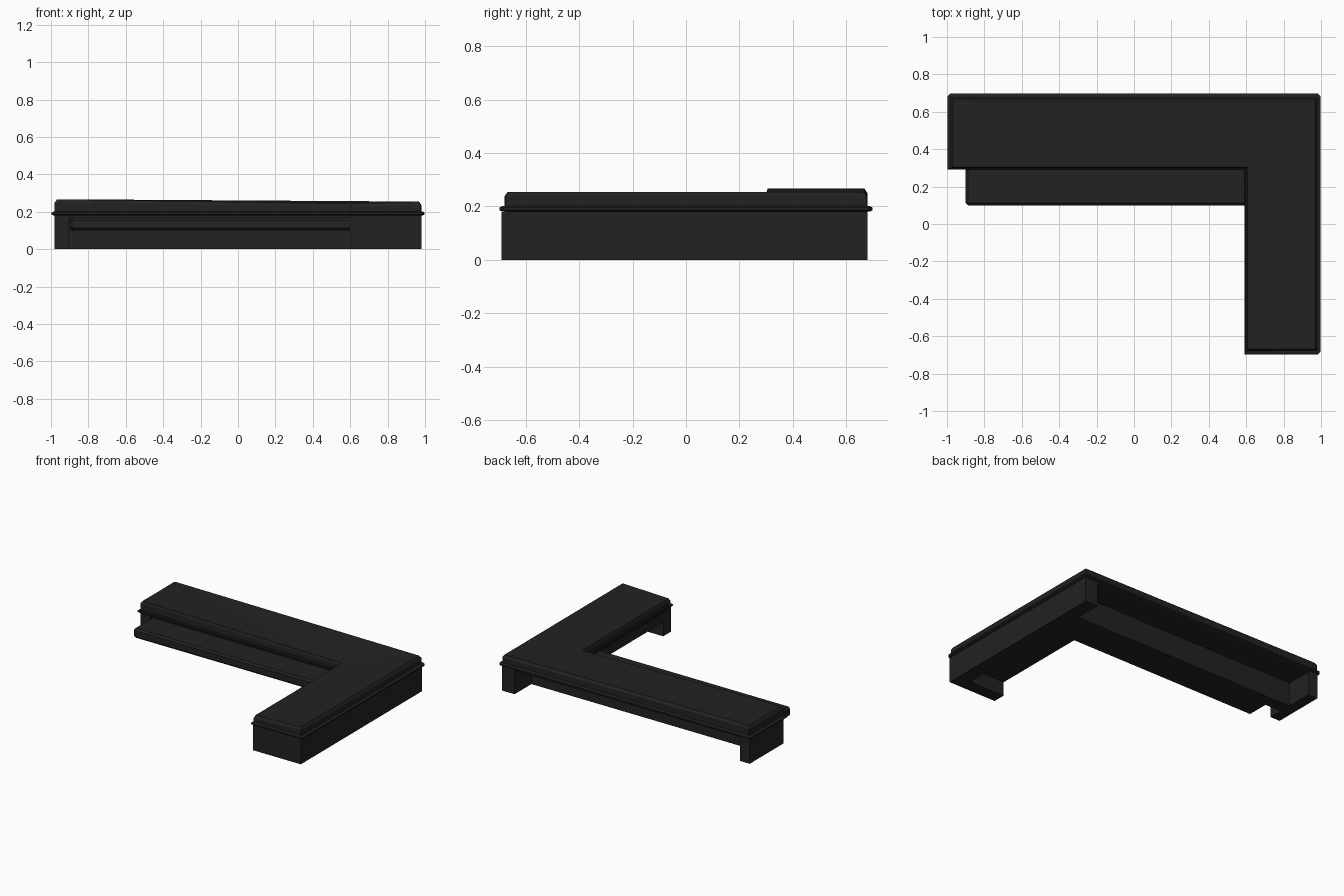
import bpy, bmesh

if "Cube" in bpy.data.objects:
    bpy.data.objects.remove(bpy.data.objects["Cube"])

mat = bpy.data.materials.new("charcoal black")
mat.diffuse_color = (0.016, 0.016, 0.016, 1)
mat.use_nodes = True
mat.node_tree.nodes["Principled BSDF"].inputs["Base Color"].default_value = mat.diffuse_color


def finish(name, bm):
    bmesh.ops.recalc_face_normals(bm, faces=bm.faces)
    me = bpy.data.meshes.new(name)
    bm.to_mesh(me)
    bm.free()
    me.materials.append(mat)
    ob = bpy.data.objects.new(name, me)
    bpy.context.collection.objects.link(ob)
    return ob


def box(name, x0, x1, y0, y1, z0, z1, bevel=0):
    bm = bmesh.new()
    bmesh.ops.create_cube(bm, size=1)
    for v in bm.verts:
        v.co = ((x0 + x1) / 2 + v.co.x * (x1 - x0),
                (y0 + y1) / 2 + v.co.y * (y1 - y0),
                (z0 + z1) / 2 + v.co.z * (z1 - z0))
    ob = finish(name, bm)
    if bevel:
        m = ob.modifiers.new("bevel", "BEVEL")
        m.width, m.segments = bevel, 1
    return ob


def l_loop(out, inn, cut):
    """L outline; out moves the outer edges, inn the inner ones, cut chamfers outer corners."""
    l, r, b, f = -0.98 - out, 0.98 + out, 0.68 + out, -0.68 - out
    ix, iy = 0.60 - inn, 0.30 - inn
    return [(l, iy), (ix, iy), (ix, f), (r - cut, f), (r, f + cut),
            (r, b - cut), (r - cut, b), (l + cut, b), (l, b - cut)]


def top_z(x):
    # the worktop dips towards the inner corner
    if x < 0.6:
        return 0.243 + (0.6 - x) / 1.58 * 0.024
    return 0.243 + (x - 0.6) / 0.38 * 0.012


def l_stack(name, rings):
    """Loft L outlines; each ring is (out, inn, cut, height function)."""
    bm = bmesh.new()
    loops = [[bm.verts.new((x, y, zf(x))) for x, y in l_loop(o, i, c)]
             for o, i, c, zf in rings]
    for a, b in zip(loops, loops[1:]):
        for k in range(len(a)):
            n = (k + 1) % len(a)
            bm.faces.new((a[k], a[n], b[n], b[k]))
    bottom = bm.faces.new(loops[0])
    top = bm.faces.new(loops[-1])
    bmesh.ops.triangulate(bm, faces=[bottom, top])
    return finish(name, bm)


# worktop with chamfered upper edge
l_stack("worktop", [
    (0, 0, 0.005, lambda x: 0.17),
    (0, 0, 0.005, lambda x: top_z(x) - 0.018),
    (-0.012, -0.006, 0.005, top_z),
])

# trim bead around the worktop
l_stack("edge_trim", [
    (0.008, 0.004, 0.012, lambda x: 0.181),
    (0.018, 0.008, 0.015, lambda x: 0.186),
    (0.018, 0.008, 0.015, lambda x: 0.196),
    (0.008, 0.004, 0.012, lambda x: 0.201),
])

# standing panels
box("left_end_panel", -0.98, -0.905, 0.30, 0.68, 0, 0.18)
box("front_end_panel", 0.60, 0.98, -0.69, -0.60, 0, 0.18)
box("right_side_panel", 0.88, 0.98, -0.60, 0.68, 0, 0.18)
box("middle_wall", -0.905, 0.88, 0.40, 0.49, 0, 0.18)

# shelves on the inner side
box("front_shelf", -0.90, 0.62, 0.10, 0.40, 0.10, 0.168, 0.012)
box("under_shelf", 0.60, 0.80, -0.60, 0.40, 0.10, 0.168)
